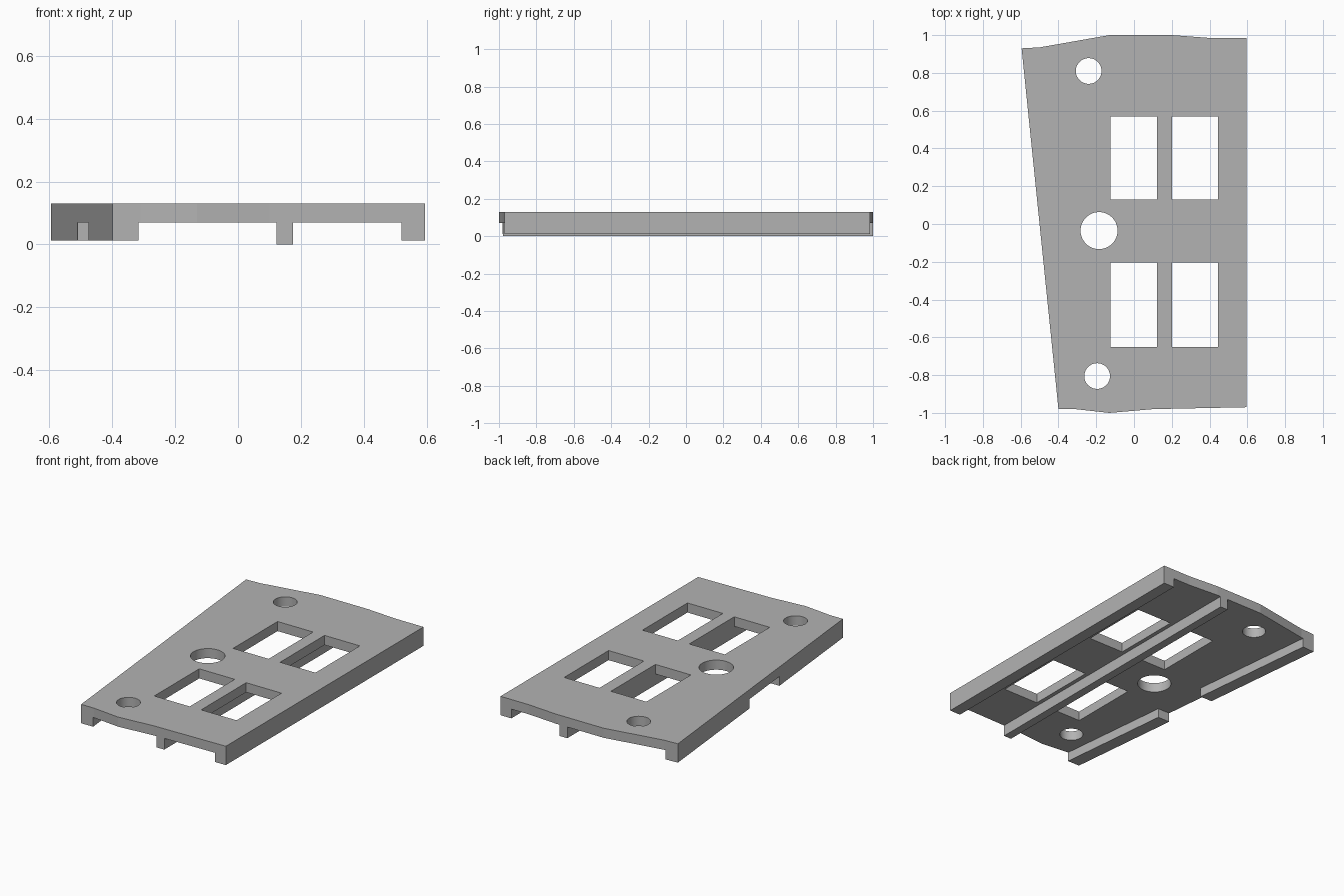
import bpy, bmesh, math

cube = bpy.data.objects.get("Cube")
if cube:
    bpy.data.objects.remove(cube, do_unlink=True)

TOP, UNDER, FOOT = 0.13, 0.07, 0.012

grey = bpy.data.materials.new("plain_grey")
grey.use_nodes = True
colour = (0.45, 0.45, 0.45, 1)
grey.diffuse_color = colour
grey.node_tree.nodes["Principled BSDF"].inputs["Base Color"].default_value = colour


def prism(name, points, z0, z1):
    """Extrude an outline in plan from z0 up to z1."""
    bm = bmesh.new()
    face = bm.faces.new([bm.verts.new((x, y, z0)) for x, y in points])
    made = bmesh.ops.extrude_face_region(bm, geom=[face])["geom"]
    verts = [v for v in made if isinstance(v, bmesh.types.BMVert)]
    bmesh.ops.translate(bm, verts=verts, vec=(0, 0, z1 - z0))
    bmesh.ops.recalc_face_normals(bm, faces=bm.faces)
    mesh = bpy.data.meshes.new(name)
    bm.to_mesh(mesh)
    bm.free()
    mesh.materials.append(grey)
    obj = bpy.data.objects.new(name, mesh)
    bpy.context.collection.objects.link(obj)
    return obj


def rect(x0, x1, y0, y1):
    return [(x0, y0), (x1, y0), (x1, y1), (x0, y1)]


def circle(x, y, r, n=48):
    return [(x + r * math.cos(math.tau * i / n), y + r * math.sin(math.tau * i / n))
            for i in range(n)]


def edge_x(y):
    """Position of the slanted left edge."""
    return -0.4 - 0.195 * (y + 0.98) / 1.91


def cut(target, points, z0, z1):
    """Remove a prism from the target."""
    cutter = prism("cutter", points, z0, z1)
    cutter.hide_render = True
    mod = target.modifiers.new("cut", "BOOLEAN")
    mod.operation = "DIFFERENCE"
    mod.solver = "EXACT"
    mod.object = cutter
    bpy.context.view_layer.objects.active = target
    bpy.ops.object.modifier_apply(modifier=mod.name)
    bpy.data.objects.remove(cutter, do_unlink=True)


# Full-height block with bowed ends and one slanted side
outline = [(-0.4, -0.98), (-0.31, -0.98), (-0.13, -1), (0.1, -0.98), (0.595, -0.97),
           (0.595, 0.985), (0.4, 0.985), (0.2, 1), (-0.13, 1), (-0.5, 0.935), (-0.595, 0.93)]
plate = prism("railed_plate", outline, 0, TOP)

# Outer rails are slightly shorter than the middle rail
cut(plate, rect(-1, 0, -2, 2), -1, FOOT)
cut(plate, rect(0.3, 1, -2, 2), -1, FOOT)

# Channels between the three rails
cut(plate, rect(0.175, 0.52, -2, 2), -1, UNDER)
cut(plate, [(edge_x(-2) + 0.083, -2), (0.122, -2), (0.122, 2), (edge_x(2) + 0.083, 2)], -1, UNDER)

# Gap in the slanted rail
cut(plate, rect(-1, -0.3, -0.245, 0.1), -1, UNDER)

# Rectangular windows
for x0, x1 in ((-0.125, 0.121), (0.2, 0.445)):
    for y0, y1 in ((-0.65, -0.205), (0.13, 0.57)):
        cut(plate, rect(x0, x1, y0, y1), -1, 1)

# Round holes
for x, y, r in ((-0.24, 0.81, 0.068), (-0.185, -0.035, 0.098), (-0.195, -0.805, 0.068)):
    cut(plate, circle(x, y, r), -1, 1)

bpy.ops.object.select_all(action="DESELECT")
plate.select_set(True)
bpy.context.view_layer.objects.active = plate
bpy.ops.object.shade_smooth_by_angle(angle=math.radians(20))
# Only the hole walls are rounded
for poly in plate.data.polygons:
    x, y, z = poly.center
    wall = abs(poly.normal.z) < 0.1 and x < -0.08 and abs(poly.normal.x) < 2
    poly.use_smooth = wall and poly.area < 0.002
